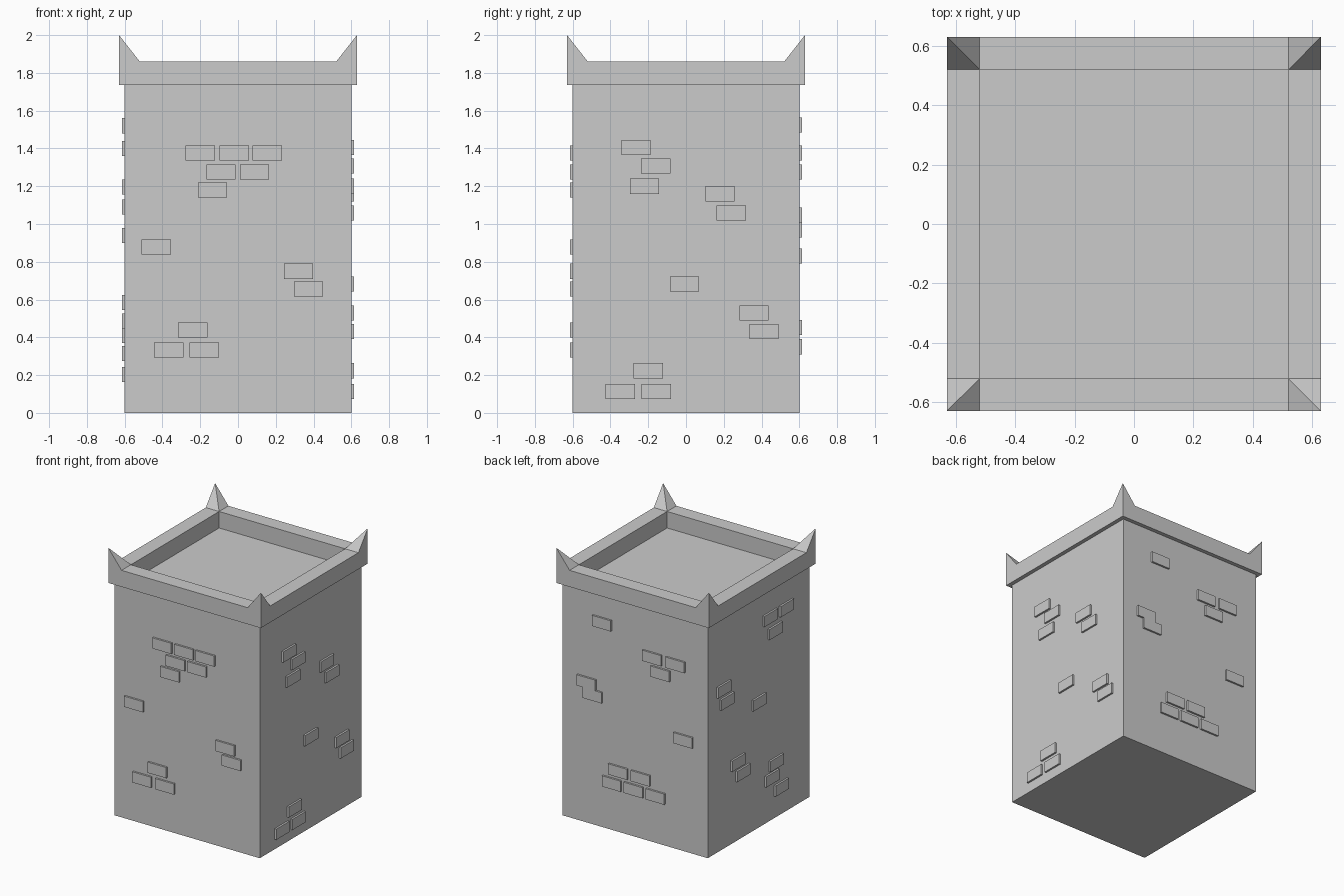
import bpy, bmesh
from math import radians
from mathutils import Matrix

if "Cube" in bpy.data.objects:
    bpy.data.objects.remove(bpy.data.objects["Cube"])

BODY, RIM, INNER = 0.60, 0.63, 0.52      # half widths
Z_RIM, Z_TOP, Z_TIP = 1.737, 1.86, 2.0   # heights


def finish(bm, name):
    bmesh.ops.recalc_face_normals(bm, faces=bm.faces)
    mesh = bpy.data.meshes.new(name)
    bm.to_mesh(mesh)
    bm.free()
    obj = bpy.data.objects.new(name, mesh)
    bpy.context.collection.objects.link(obj)
    return obj


def add_box(bm, centre, size, turn=Matrix()):
    m = turn @ Matrix.Translation(centre) @ Matrix.Diagonal((*size, 1))
    bmesh.ops.create_cube(bm, size=1, matrix=m)


# Tower body; its top is the sunken floor inside the rim
bm = bmesh.new()
add_box(bm, (0, 0, Z_RIM / 2), (2 * BODY, 2 * BODY, Z_RIM))
finish(bm, "tower_body")

# Square parapet rim: a rectangular section carried round four corners
bm = bmesh.new()
section = [(RIM, Z_RIM), (RIM, Z_TOP), (INNER, Z_TOP), (INNER, Z_RIM)]
corners = [(-1, -1), (1, -1), (1, 1), (-1, 1)]
rings = [[bm.verts.new((sx * r, sy * r, z)) for r, z in section] for sx, sy in corners]
for i in range(4):
    a, b = rings[i], rings[(i + 1) % 4]
    for j in range(4):
        k = (j + 1) % 4
        bm.faces.new((a[j], b[j], b[k], a[k]))
finish(bm, "parapet_rim")

# Corner spikes: pyramids with the tip above the outer corner
for n, (sx, sy) in enumerate(corners):
    bm = bmesh.new()
    tip = bm.verts.new((sx * RIM, sy * RIM, Z_TIP))
    base = [bm.verts.new((sx * x, sy * y, Z_TOP)) for x, y in
            ((INNER, INNER), (RIM, INNER), (RIM, RIM), (INNER, RIM))]
    bm.faces.new(base)
    for i in range(4):
        bm.faces.new((base[i], base[(i + 1) % 4], tip))
    finish(bm, f"corner_spike_{n + 1}")

# Raised bricks: rows of (height, positions along the wall, left to right)
walls = {
    "front": [(1.376, (-0.20, -0.02, 0.155)), (1.276, (-0.09, 0.087)), (1.18, (-0.135,)),
              (0.878, (-0.433,)), (0.75, (0.32,)), (0.655, (0.373,)),
              (0.438, (-0.24,)), (0.332, (-0.367, -0.178))],
    "right": [(1.405, (-0.265,)), (1.308, (-0.16,)), (1.20, (-0.22,)), (1.16, (0.18,)),
              (1.058, (0.24,)), (0.682, (-0.008,)), (0.528, (0.36,)), (0.43, (0.413,)),
              (0.223, (-0.2,)), (0.114, (-0.348, -0.157))],
    "back": [(1.525, (-0.27,)), (1.376, (0.145, 0.337)), (1.276, (0.213,)),
             (1.048, (-0.398,)), (0.968, (-0.345,)), (0.83, (0.402,)),
             (0.453, (-0.135, 0.05)), (0.35, (-0.188, -0.008, 0.172))],
    "left": [(1.52, (0.128, 0.318)), (1.40, (0.187,)), (1.195, (-0.418,)), (1.09, (-0.38,)),
             (0.94, (-0.003,)), (0.585, (-0.252,)), (0.485, (-0.193,)),
             (0.41, (0.199,)), (0.315, (0.148,)), (0.204, (0.259,))],
}
for n, (side, rows) in enumerate(walls.items()):
    bm = bmesh.new()
    turn = Matrix.Rotation(radians(90 * n), 4, 'Z')
    for z, positions in rows:
        for u in positions:
            add_box(bm, (u, -BODY, z), (0.155, 0.028, 0.08), turn)
    finish(bm, f"{side}_bricks")
